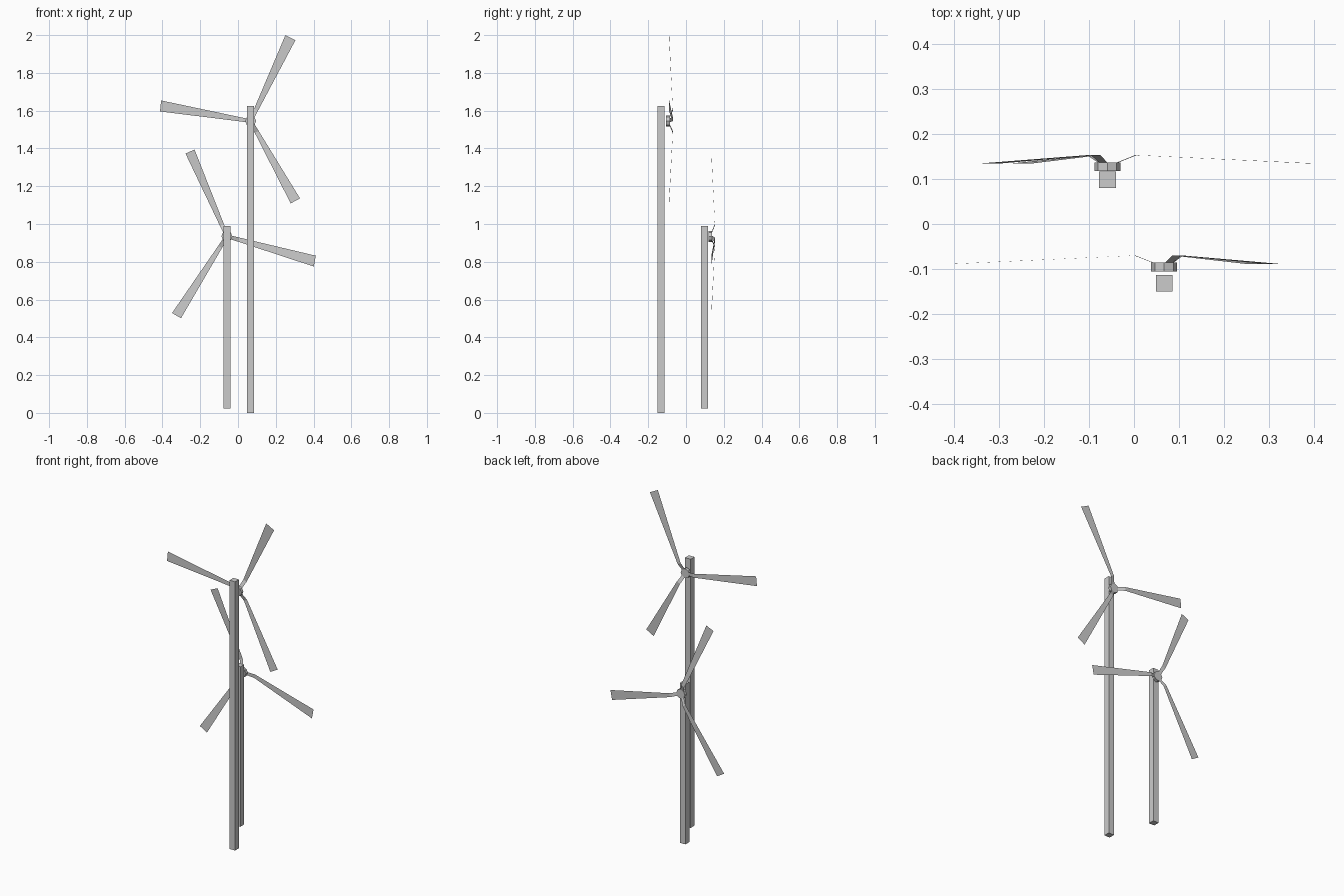
import bpy, bmesh, math
from mathutils import Vector, Matrix

if "Cube" in bpy.data.objects:
    bpy.data.objects.remove(bpy.data.objects["Cube"])


def finish(bm, name):
    me = bpy.data.meshes.new(name)
    bm.to_mesh(me)
    bm.free()
    ob = bpy.data.objects.new(name, me)
    bpy.context.collection.objects.link(ob)
    return ob


def pole(name, x, y, z0, z1, w=0.037):
    bm = bmesh.new()
    bmesh.ops.create_cube(bm, size=1)
    bmesh.ops.scale(bm, vec=(w, w, z1 - z0), verts=bm.verts)
    bmesh.ops.translate(bm, vec=(x, y, (z0 + z1) / 2), verts=bm.verts)
    finish(bm, name)


def hub(name, x, y, z):
    bm = bmesh.new()
    bmesh.ops.create_cone(bm, cap_ends=True, segments=8, radius1=0.029,
                          radius2=0.029, depth=0.019)
    bmesh.ops.transform(bm, verts=bm.verts, matrix=Matrix.Translation((x, y, z))
                        @ Matrix.Rotation(math.pi / 2, 4, 'X'))
    finish(bm, name)


def blade(name, cx, cz, tip_a, tip_b, y_root):
    # thin cranked sheet: root on the hub, knee pushed out, wide tip
    a, b = Vector(tip_a), Vector(tip_b)
    c = Vector((cx, cz))
    d = ((a + b) / 2 - c).normalized()
    s = (a - b).normalized()
    rows = []
    for r, w, dy in ((0.022, 0.010, 0.0), (0.066, 0.0115, 0.017)):
        rows.append([(c + d * r + s * w, dy), (c + d * r - s * w, dy)])
    rows.append([(a, -0.002), (b, -0.002)])
    bm = bmesh.new()
    vs = [[bm.verts.new((p.x, y_root + dy, p.y)) for p, dy in row] for row in rows]
    for lo, hi in zip(vs, vs[1:]):
        bm.faces.new((lo[0], lo[1], hi[1], hi[0]))
    bmesh.ops.recalc_face_normals(bm, faces=bm.faces)
    finish(bm, name)


def turbine(name, x, y, z0, z1, hub_y, hub_z, tips):
    pole(name + "_pole", x, y, z0, z1)
    hub(name + "_hub", x, hub_y, hub_z)
    for i, (a, b) in enumerate(tips):
        blade(f"{name}_blade_{i + 1}", x, hub_z, a, b, hub_y + 0.0085)


# tall turbine
turbine("tall_turbine", 0.067, -0.132, 0.0, 1.626, -0.0955, 1.545,
        [((0.251, 2.0), (0.304, 1.973)),
         ((-0.407, 1.654), (-0.413, 1.596)),
         ((0.279, 1.109), (0.328, 1.136))])

# short turbine
turbine("short_turbine", -0.059, 0.098, 0.022, 0.99, 0.1275, 0.935,
        [((-0.278, 1.373), (-0.23, 1.394)),
         ((0.412, 0.832), (0.401, 0.775)),
         ((-0.349, 0.529), (-0.302, 0.501))])
